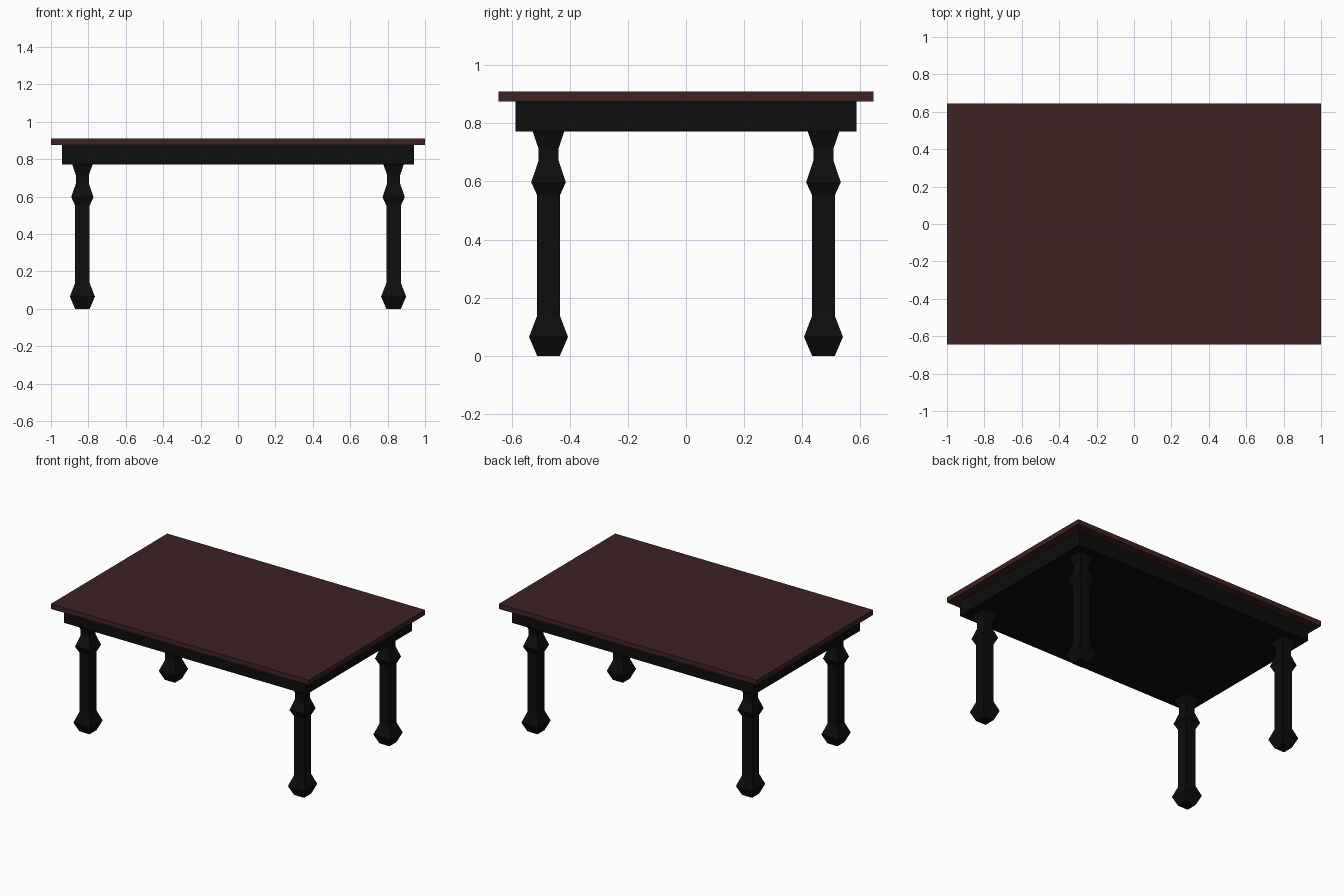
import bpy, bmesh

if "Cube" in bpy.data.objects:
    bpy.data.objects.remove(bpy.data.objects["Cube"])


def material(name, rgb):
    m = bpy.data.materials.new(name)
    m.diffuse_color = (*rgb, 1.0)
    m.use_nodes = True
    m.node_tree.nodes["Principled BSDF"].inputs["Base Color"].default_value = m.diffuse_color
    return m


WOOD = material("dark red wood", (0.050, 0.0155, 0.0160))
BLACK = material("black wood", (0.0042, 0.0042, 0.0042))


def square_loft(name, profile, mat, location=(0, 0, 0)):
    """Stack rectangles given as (half x, half y, z) and cap both ends."""
    bm = bmesh.new()
    rings = [[bm.verts.new((sx * hx, sy * hy, z))
              for sx, sy in ((-1, -1), (1, -1), (1, 1), (-1, 1))]
             for hx, hy, z in profile]
    for a, b in zip(rings, rings[1:]):
        for i in range(4):
            j = (i + 1) % 4
            bm.faces.new((a[i], a[j], b[j], b[i]))
    bm.faces.new(rings[0][::-1])
    bm.faces.new(rings[-1])
    mesh = bpy.data.meshes.new(name)
    bm.to_mesh(mesh)
    bm.free()
    mesh.materials.append(mat)
    obj = bpy.data.objects.new(name, mesh)
    obj.location = location
    bpy.context.collection.objects.link(obj)
    return obj


# Table top and the solid apron below it
square_loft("table_top", [(1.0, 0.645, 0.875), (1.0, 0.645, 0.91)], WOOD)
square_loft("apron", [(0.941, 0.586, 0.771), (0.941, 0.586, 0.875)], BLACK)

# Square legs with a flared foot, a knob and a flared neck: (half width, z)
LEG = [(0.039, 0.0), (0.067, 0.065), (0.039, 0.138), (0.039, 0.552),
       (0.0595, 0.597), (0.035, 0.67), (0.035, 0.715), (0.054, 0.771)]
for y, depth in ((-0.473, "front"), (0.473, "back")):
    for x, side in ((-0.832, "left"), (0.832, "right")):
        square_loft(f"{depth}_{side}_leg", [(w, w, z) for w, z in LEG],
                    BLACK, (x, y, 0))
